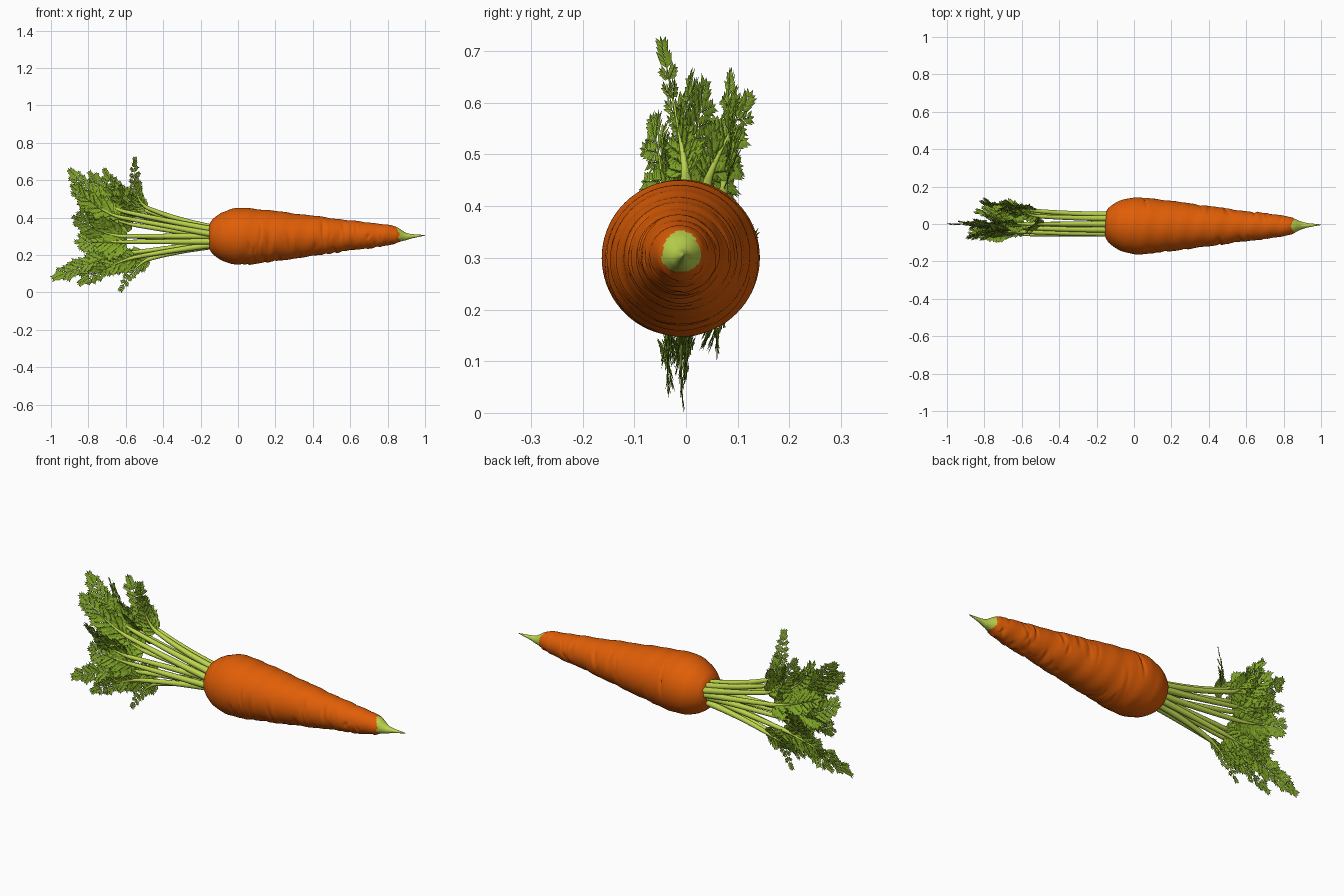
import bpy, bmesh, math, random
from mathutils import Vector, Matrix

if "Cube" in bpy.data.objects:
    bpy.data.objects.remove(bpy.data.objects["Cube"])

random.seed(7)


def material(name, rgb):
    m = bpy.data.materials.new(name)
    m.diffuse_color = (*rgb, 1)
    m.use_nodes = True
    m.node_tree.nodes["Principled BSDF"].inputs["Base Color"].default_value = m.diffuse_color
    return m


ORANGE = material("carrot orange", (0.75, 0.112, 0.002))
STEM = material("pale stem green", (0.50, 0.66, 0.075))
LEAF = material("leaf green", (0.23, 0.40, 0.022))


def make_object(name, bm, mats, smooth=60):
    me = bpy.data.meshes.new(name)
    bm.to_mesh(me)
    bm.free()
    ob = bpy.data.objects.new(name, me)
    bpy.context.collection.objects.link(ob)
    for m in mats:
        me.materials.append(m)
    if smooth:
        bpy.ops.object.select_all(action='DESELECT')
        bpy.context.view_layer.objects.active = ob
        ob.select_set(True)
        bpy.ops.object.shade_smooth_by_angle(angle=math.radians(smooth))
    return ob


def lookup(table, x):
    """Linear interpolation through a small profile table."""
    for (x0, r0), (x1, r1) in zip(table, table[1:]):
        if x <= x1:
            return r0 + (r1 - r0) * max(0, (x - x0) / (x1 - x0))
    return table[-1][1]


# ---- root: lathed profile along x with wrinkles, green tip at the end
PROFILE = [(-0.155, 0.056), (-0.150, 0.072), (-0.138, 0.091), (-0.115, 0.111), (-0.08, 0.132),
           (-0.04, 0.146), (0.0, 0.152), (0.06, 0.150), (0.14, 0.142), (0.3, 0.121),
           (0.45, 0.101), (0.6, 0.080), (0.72, 0.067), (0.80, 0.056), (0.84, 0.046),
           (0.865, 0.035), (0.885, 0.024), (0.92, 0.013), (0.96, 0.007), (1.0, 0.0015)]
CENTRE_Y = [(-0.155, -0.006), (0.0, -0.010), (0.6, -0.012), (0.85, -0.010), (1.0, -0.004)]
CENTRE_Z = [(-0.155, 0.298), (0.0, 0.299), (0.5, 0.303), (0.86, 0.306), (0.9, 0.298), (1.0, 0.305)]

wrinkles = []
for i in range(60):
    x0 = random.uniform(0.0, 0.84) if i % 3 else random.uniform(0.4, 0.84)
    wrinkles.append((x0, random.uniform(2.5, 7.0), random.uniform(0.3, 0.9),
                     random.uniform(0.002, 0.006), random.uniform(0.006, 0.012),
                     random.uniform(-0.025, 0.025)))


def root_radius(x, a):
    # average neighbouring samples so the profile has no corners
    w = 0.012 if -0.13 < x < 0.98 else 0.0
    r = sum(lookup(PROFILE, x + d * w) for d in (-1, -0.5, 0, 0.5, 1)) / 5
    if -0.08 < x < 0.855:
        r += 0.0012 * math.sin(31 * x + 1.2 * math.sin(a)) + 0.001 * math.sin(67 * x + 2 * a)
        for x0, a0, wide, depth, sig, tilt in wrinkles:
            u = x - x0
            if abs(u) < 0.06:
                da = (a - a0 + math.pi) % math.tau - math.pi
                if abs(da) < wide:
                    u -= tilt * da
                    fade = math.cos(da / wide * math.pi / 2) ** 2
                    groove = math.exp(-(u / sig) ** 2)
                    lip = 0.4 * math.exp(-((u - 2 * sig) / sig) ** 2)
                    r -= depth * fade * (groove - lip)
    return r


SIDES = 72
xs = [-0.155, -0.1535, -0.150, -0.144] + [-0.138 + 1.138 * i / 190 for i in range(191)]
bm = bmesh.new()
rings = []
for x in xs:
    cy, cz = lookup(CENTRE_Y, x), lookup(CENTRE_Z, x)
    ring = []
    for k in range(SIDES):
        a = math.tau * k / SIDES
        r = root_radius(x, a)
        ring.append(bm.verts.new((x, cy + r * math.cos(a), cz + r * math.sin(a))))
    rings.append(ring)
for r0, r1 in zip(rings, rings[1:]):
    for k in range(SIDES):
        j = (k + 1) % SIDES
        f = bm.faces.new((r0[k], r0[j], r1[j], r1[k]))
        c = f.calc_center_median()
        a = math.tau * k / SIDES
        f.material_index = int(c.x > 0.859 - 0.3 * (c.z - 0.305) + 0.005 * math.sin(3 * a))
hub = bm.verts.new((-0.146, -0.006, 0.298))       # slightly sunken crown
for k in range(SIDES):
    bm.faces.new((hub, rings[0][(k + 1) % SIDES], rings[0][k]))
bm.faces.new(rings[-1]).material_index = 1
bmesh.ops.recalc_face_normals(bm, faces=bm.faces)
make_object("carrot_root", bm, [ORANGE, STEM])


# ---- helpers for the greens
def bezier(p, c, q, t):
    return p * (1 - t) ** 2 + c * 2 * t * (1 - t) + q * t * t


def tube(bm, pts, radii, sides):
    prev = None
    for i, p in enumerate(pts):
        t = (pts[min(i + 1, len(pts) - 1)] - pts[max(i - 1, 0)]).normalized()
        u = t.cross(Vector((0, 1, 0))).normalized()
        v = t.cross(u)
        ring = [bm.verts.new(p + radii[i] * (u * math.cos(math.tau * k / sides)
                                             + v * math.sin(math.tau * k / sides)))
                for k in range(sides)]
        if prev:
            for k in range(sides):
                j = (k + 1) % sides
                bm.faces.new((prev[k], prev[j], ring[j], ring[k]))
        else:
            bm.faces.new(ring[::-1])
        prev = ring
    bm.faces.new(prev)


def leaflet(bm, p, d, side, n, length):
    """Slim pointed blade, lightly folded along its middle."""
    w = length * 0.2
    base, mid, tip = (bm.verts.new(p + d * length * f - n * w * g)
                      for f, g in ((0, 0), (0.45, 0.25), (1, 0)))
    for s in (-1, 1):
        edge = bm.verts.new(p + d * length * 0.45 + side * s * w)
        bm.faces.new((base, mid, edge))
        bm.faces.new((mid, tip, edge))


def pinna(bm, p, d, n, length):
    """Side branch with paired leaflets and one at the end."""
    side = n.cross(d).normalized()
    tube(bm, [p, p + d * length * 0.9], [0.0014, 0.0006], 3)
    pairs = max(3, round(length / 0.016))
    for i in range(pairs):
        t = 0.12 + 0.7 * i / pairs
        size = (0.48 - 0.26 * t) * length * random.uniform(0.85, 1.1) + 0.005
        for s in (-1, 1):
            dd = (d + side * s * 0.7 + n * random.uniform(-0.15, 0.15)).normalized()
            leaflet(bm, p + d * length * t, dd, n.cross(dd).normalized(), n, size)
    leaflet(bm, p + d * length * 0.68, d, side, n, length * 0.32)


# ---- fronds: base (y, z), node where leaf starts, tip, half width, roll
FRONDS = [
    ((0.00, 0.343), (-0.48, 0.00, 0.45), (-0.55, -0.05, 0.73), 0.07, 40),
    ((0.03, 0.338), (-0.50, 0.04, 0.44), (-0.69, 0.13, 0.625), 0.09, -40),
    ((-0.03, 0.333), (-0.60, -0.02, 0.43), (-0.91, 0.01, 0.665), 0.105, 20),
    ((0.05, 0.320), (-0.52, 0.07, 0.42), (-0.72, 0.085, 0.67), 0.09, 25),
    ((0.00, 0.320), (-0.57, 0.00, 0.42), (-0.80, 0.04, 0.65), 0.10, -25),
    ((-0.05, 0.308), (-0.62, -0.04, 0.40), (-0.90, -0.07, 0.58), 0.11, 20),
    ((0.05, 0.300), (-0.55, 0.06, 0.36), (-0.86, 0.06, 0.48), 0.115, -30),
    ((-0.03, 0.300), (-0.61, -0.045, 0.30), (-0.89, -0.05, 0.41), 0.12, -20),
    ((0.03, 0.280), (-0.58, 0.05, 0.30), (-0.83, 0.13, 0.32), 0.11, 25),
    ((-0.05, 0.272), (-0.58, -0.055, 0.27), (-0.88, -0.03, 0.27), 0.115, 20),
    ((0.00, 0.264), (-0.58, 0.00, 0.21), (-1.00, 0.00, 0.07), 0.10, 10),
    ((-0.03, 0.256), (-0.54, -0.035, 0.19), (-0.86, -0.035, 0.04), 0.085, -8),
    ((0.03, 0.256), (-0.50, 0.05, 0.20), (-0.76, 0.06, 0.13), 0.08, 15),
    ((0.00, 0.250), (-0.47, -0.01, 0.18), (-0.635, -0.005, 0.00), 0.06, 8),
]
stems, leaves = bmesh.new(), bmesh.new()
for (by, bz), node, tip, width, roll in FRONDS:
    base, node, tip = Vector((-0.12, by, bz)), Vector(node), Vector(tip)
    c1 = Vector((-0.33, by * 1.05, bz + (node.z - bz) * 0.4))
    span = (tip - node).length
    c2 = node + (node - c1).normalized() * span * 0.35
    # stalk, then the thin midrib of the leaf
    pts = [bezier(base, c1, node, i / 10) for i in range(11)]
    rad = [0.017 - 0.006 * i / 10 for i in range(11)]
    pts += [bezier(node, c2, tip, 0.94 * i / 12) for i in range(1, 13)]
    rad += [0.010 * (1 - i / 12) ** 1.6 + 0.001 for i in range(1, 13)]
    tube(stems, pts, rad, 10)
    # paired side branches
    count = max(7, round(span / 0.034))
    for i in range(count):
        t = 0.03 + 0.87 * i / count
        p = bezier(node, c2, tip, t)
        d = (bezier(node, c2, tip, t + 0.05) - p).normalized()
        n = Vector((0, -1, 0))
        n = (n - d * n.dot(d)).normalized()
        n = Matrix.Rotation(math.radians(roll + random.uniform(-12, 12)), 3, d) @ n
        side = n.cross(d)
        size = width * (1 - 0.6 * t) * min(1, 0.75 + 2 * t) * 1.2
        for s in (-1, 1):
            dd = (d * random.uniform(0.75, 1.05) + side * s * 0.75
                  + n * random.uniform(-0.2, 0.2)).normalized()
            pinna(leaves, p, dd, (n - dd * n.dot(dd)).normalized(),
                  size * random.uniform(0.85, 1.1))
    d = tip - bezier(node, c2, tip, 0.84)
    pinna(leaves, tip - d, d.normalized(), n, d.length)
make_object("leaf_stalks", stems, [STEM])
make_object("leaf_fronds", leaves, [LEAF], smooth=0)
